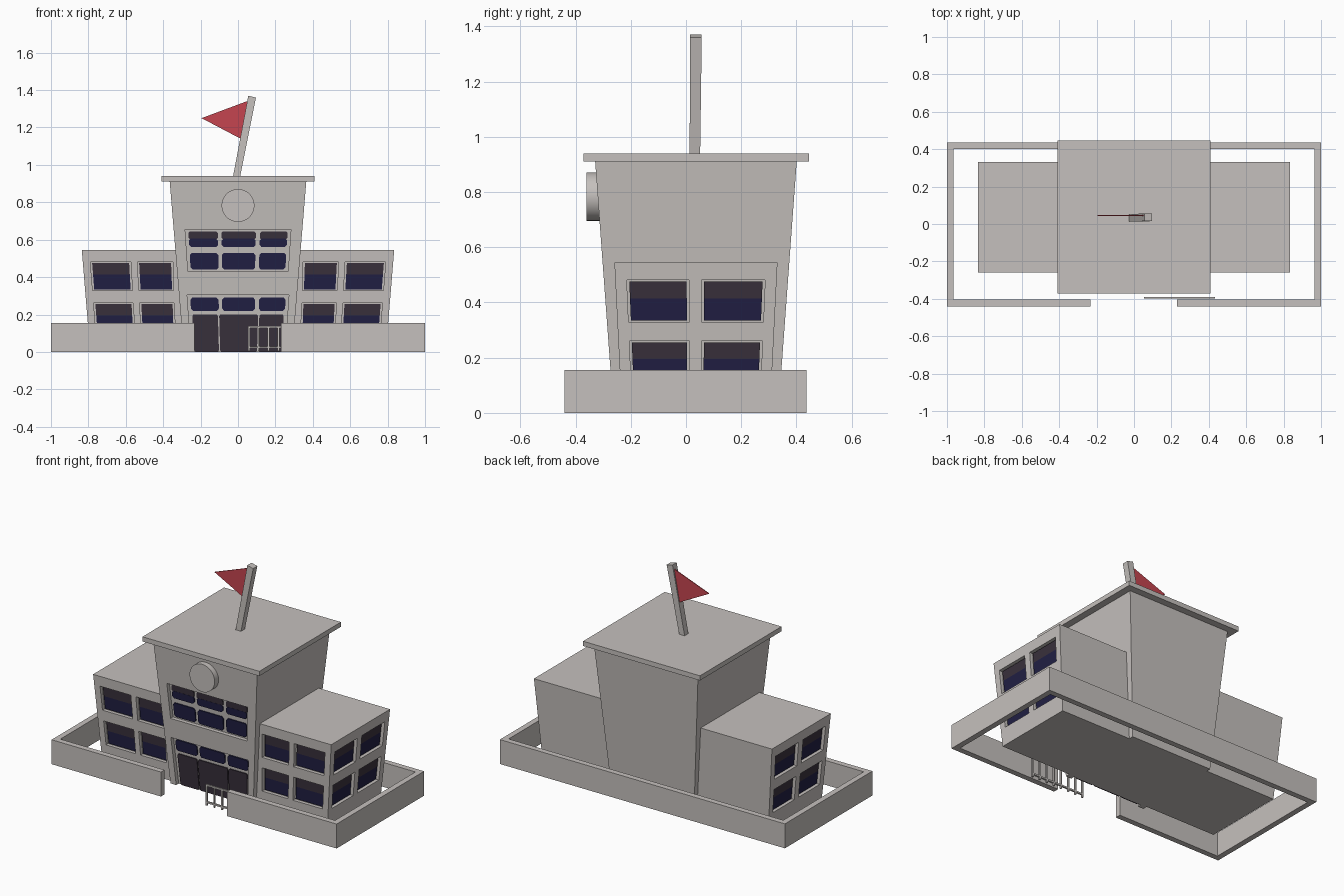
import bpy, bmesh, math
from mathutils import Vector

if "Cube" in bpy.data.objects:
    bpy.data.objects.remove(bpy.data.objects["Cube"])


def material(name, rgb):
    m = bpy.data.materials.new(name)
    m.diffuse_color = (*rgb, 1)
    m.use_nodes = True
    m.node_tree.nodes["Principled BSDF"].inputs["Base Color"].default_value = m.diffuse_color
    return m


STONE = material("stone grey", (0.56, 0.53, 0.51))
DARK = material("dark plum", (0.042, 0.031, 0.046))
NAVY = material("navy glass", (0.015, 0.014, 0.058))
RED = material("flag red", (0.56, 0.06, 0.08))


def add_prism(bm, a, b):
    """Solid between two matching polygons."""
    va = [bm.verts.new(p) for p in a]
    vb = [bm.verts.new(p) for p in b]
    bm.faces.new(va)
    bm.faces.new(vb[::-1])
    n = len(a)
    for i in range(n):
        j = (i + 1) % n
        bm.faces.new((va[i], vb[i], vb[j], va[j]))


def finish(bm, name, mat):
    bmesh.ops.recalc_face_normals(bm, faces=bm.faces)
    me = bpy.data.meshes.new(name)
    bm.to_mesh(me)
    bm.free()
    me.materials.append(mat)
    ob = bpy.data.objects.new(name, me)
    bpy.context.collection.objects.link(ob)
    return ob


def rect(x0, x1, y0, y1, z):
    return [(x0, y0, z), (x1, y0, z), (x1, y1, z), (x0, y1, z)]


def boxes(name, mat, items):
    bm = bmesh.new()
    for x0, x1, y0, y1, z0, z1 in items:
        add_prism(bm, rect(x0, x1, y0, y1, z0), rect(x0, x1, y0, y1, z1))
    return finish(bm, name, mat)


def panels(name, mat, items, d0, d1, corner=0.0):
    """Slabs on a sloping wall; items are (wall mapping, u0, u1, z0, z1)."""
    bm = bmesh.new()
    for f, u0, u1, z0, z1 in items:
        c = corner
        if c:
            pts = [(u0 + c, z0), (u1 - c, z0), (u1, z0 + c), (u1, z1 - c),
                   (u1 - c, z1), (u0 + c, z1), (u0, z1 - c), (u0, z0 + c)]
        else:
            pts = [(u0, z0), (u1, z0), (u1, z1), (u0, z1)]
        add_prism(bm, [f(u, z, d0) for u, z in pts], [f(u, z, d1) for u, z in pts])
    return finish(bm, name, mat)


def carve(ob, cutter):
    cutter.hide_render = True
    mod = ob.modifiers.new("recesses", 'BOOLEAN')
    mod.operation = 'DIFFERENCE'
    mod.solver = 'EXACT'
    mod.object = cutter
    bpy.context.view_layer.objects.active = ob
    bpy.ops.object.modifier_apply(modifier=mod.name)
    bpy.data.objects.remove(cutter)


# Taper of the walls: half widths by height
CY = 0.036
def tower_x(z): return 0.29 + 0.0824 * z
def tower_y(z): return 0.298 + 0.0735 * z
def wing_x(z): return 0.79 + 0.083 * z
def wing_y(z): return 0.268 + 0.05 * z

# Central tower with sunken window bay and entrance
bm = bmesh.new()
add_prism(bm, *[rect(-tower_x(z), tower_x(z), CY - tower_y(z), CY + tower_y(z), z)
                for z in (0, 0.92)])
tower = finish(bm, "tower", STONE)


def tower_front(u, z, d):
    return (u * tower_x(z) / 0.365, CY - tower_y(z) + d, z)


TF = tower_front
carve(tower, panels("tower_cutter", STONE, [(TF, -0.3, 0.3, 0.43, 0.655),
                                            (TF, -0.315, 0.315, -0.03, 0.305)], -0.05, 0.025))
cols = [(-0.283, -0.115), (-0.095, 0.102), (0.125, 0.283)]
panels("tower_windows", NAVY,
       [(TF, a, b, z0, z1) for a, b in cols for z0, z1 in ((0.44, 0.53), (0.56, 0.607))]
       + [(TF, a * 1.05, b * 1.05, 0.22, 0.29) for a, b in cols], 0.018, 0.026, 0.012)
panels("tower_window_tops", DARK, [(TF, a, b, 0.6, 0.645) for a, b in cols], 0.019, 0.026, 0.01)
panels("doors", DARK, [(TF, a, b, 0.0, 0.2) for a, b in
                       ((-0.292, -0.128), (-0.12, 0.128), (0.136, 0.292))], 0.018, 0.026, 0.008)

# Side wings with recessed windows in front and outer walls
for side, s in (("left", -1), ("right", 1)):
    bm = bmesh.new()
    add_prism(bm, *[rect(s * 0.27, s * wing_x(z), CY - wing_y(z), CY + wing_y(z), z)
                    for z in (0, 0.545)])
    wing = finish(bm, side + "_wing", STONE)

    def front(u, z, d, s=s):
        return (s * u * wing_x(z) / 0.835, CY - wing_y(z) + d, z)

    def outer(u, z, d, s=s):
        return (s * (wing_x(z) - d), CY + u * wing_y(z) / 0.295, z)

    spots = [(front, 0.36, 0.532), (front, 0.586, 0.785), (outer, -0.244, -0.034), (outer, 0.03, 0.244)]
    wins = [(f, a, b, z0, z0 + 0.14) for f, a, b in spots for z0 in (0.115, 0.335)]
    g = 0.009
    carve(wing, panels("wing_cutter", STONE,
                       [(f, a - g, b + g, z0 - 0.006, z1 + 0.006) for f, a, b, z0, z1 in wins],
                       -0.05, 0.022))
    panels(side + "_window_glass", NAVY,
           [(f, a, b, z0, z0 + 0.08) for f, a, b, z0, z1 in wins], 0.015, 0.023)
    panels(side + "_window_tops", DARK,
           [(f, a, b, z0 + 0.08, z1) for f, a, b, z0, z1 in wins], 0.015, 0.023)

# Overhanging roof slab
boxes("roof", STONE, [(-0.41, 0.41, -0.372, 0.446, 0.91, 0.94)])

# Round disc above the windows
bpy.ops.mesh.primitive_cylinder_add(vertices=32, radius=0.088, depth=0.06,
                                    location=(0, -0.33, 0.783), rotation=(math.pi / 2, 0, 0))
disc = bpy.context.object
disc.name = "front_disc"
disc.data.materials.append(STONE)
bpy.ops.object.shade_smooth_by_angle()

# Leaning flagpole and pennant
bm = bmesh.new()
add_prism(bm, [(-0.03, 0.013, 0.92), (0.008, 0.013, 0.92), (0.008, 0.051, 0.92), (-0.03, 0.051, 0.92)],
          [(0.055, 0.015, 1.37), (0.096, 0.015, 1.36), (0.096, 0.057, 1.36), (0.055, 0.057, 1.37)])
finish(bm, "flagpole", STONE)
bm = bmesh.new()
tri = [Vector((-0.195, 0.042, 1.25)), Vector((0.06, 0.042, 1.345)), Vector((0.018, 0.042, 1.138))]
add_prism(bm, tri, [p + Vector((0, 0.005, 0)) for p in tri])
finish(bm, "flag", RED)

# Perimeter wall, open at the entrance
T, H = 0.036, 0.155
boxes("perimeter_wall", STONE, [
    (-1, -1 + T, -0.44, 0.437, 0, H), (1 - T, 1, -0.44, 0.437, 0, H),
    (-1 + T, 1 - T, 0.437 - T, 0.437, 0, H),
    (-1 + T, -0.233, -0.44, -0.44 + T, 0, H), (0.23, 1 - T, -0.44, -0.44 + T, 0, H)])

# Sliding gate of thin bars
r = 0.005
gate = [(0.058 + i * 0.053 - r, 0.058 + i * 0.053 + r, -0.399, -0.389, 0.005, 0.138) for i in range(8)]
gate += [(0.053, 0.434, -0.399, -0.389, z - r, z + r) for z in (0.025, 0.133)]
boxes("gate", STONE, gate)
